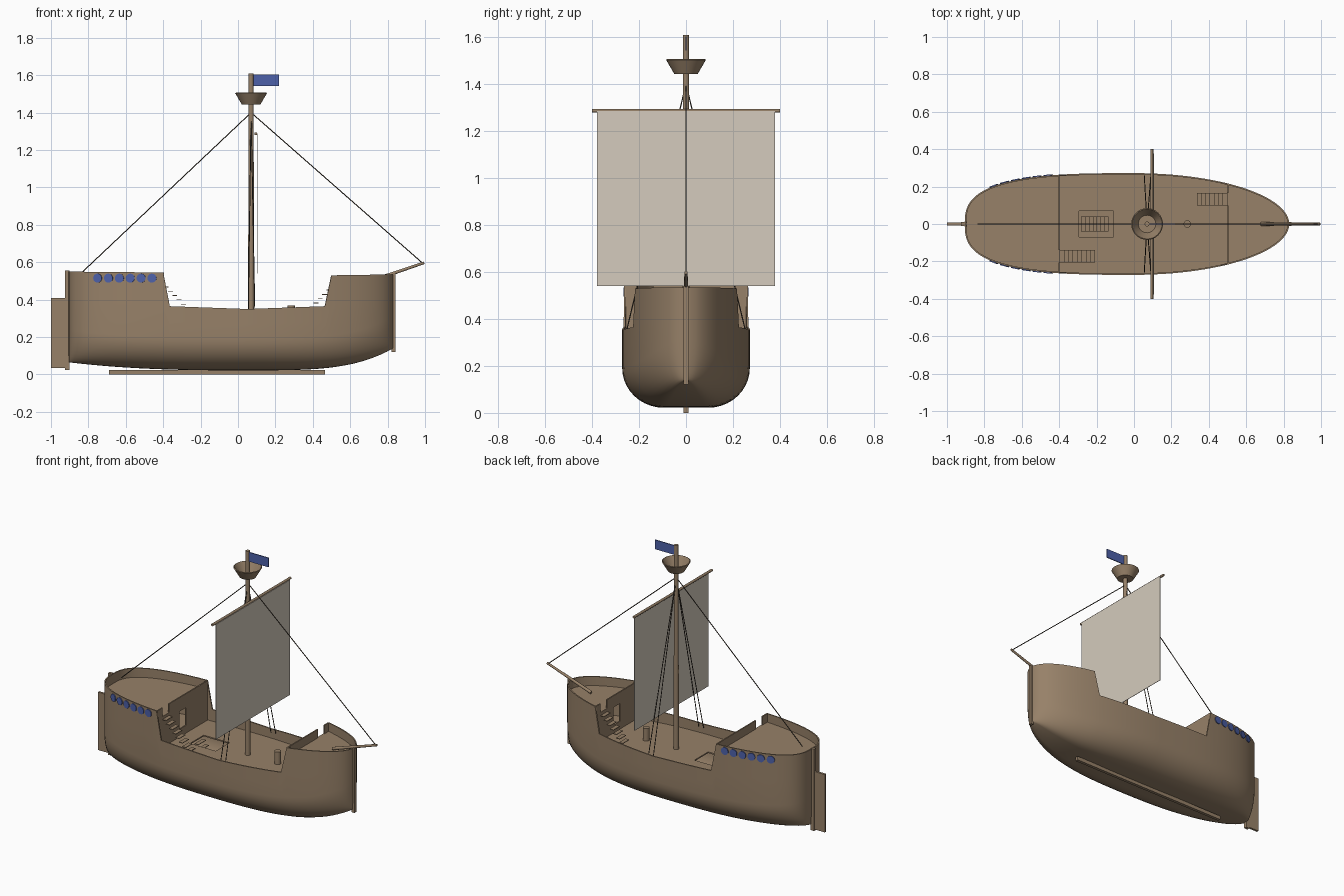
import bpy, bmesh, math
from mathutils import Vector

if "Cube" in bpy.data.objects:
    bpy.data.objects.remove(bpy.data.objects["Cube"])


def material(name, rgb):
    m = bpy.data.materials.new(name)
    m.use_nodes = True
    m.diffuse_color = (*rgb, 1)
    m.node_tree.nodes["Principled BSDF"].inputs["Base Color"].default_value = (*rgb, 1)
    return m


WOOD = material("wood brown", (0.31, 0.22, 0.14))
ROPE = material("rope dark brown", (0.07, 0.055, 0.04))
CANVAS = material("canvas beige", (0.66, 0.6, 0.51))
BLUE = material("banner blue", (0.075, 0.12, 0.4))


def add_object(name, bm, mat, smooth=False, thickness=0):
    mesh = bpy.data.meshes.new(name)
    bm.to_mesh(mesh)
    bm.free()
    mesh.materials.append(mat)
    ob = bpy.data.objects.new(name, mesh)
    bpy.context.collection.objects.link(ob)
    bpy.ops.object.select_all(action="DESELECT")
    ob.select_set(True)
    bpy.context.view_layer.objects.active = ob
    if thickness:
        mod = ob.modifiers.new("Thickness", "SOLIDIFY")
        mod.thickness = thickness
        bpy.ops.object.modifier_apply(modifier=mod.name)
    if smooth:
        bpy.ops.object.shade_smooth_by_angle(angle=math.radians(35))
    return ob


def box(name, xs, ys, zs, mat=WOOD):
    bm = bmesh.new()
    bmesh.ops.create_cube(bm, size=1)
    for v in bm.verts:
        v.co = [lo + (c + 0.5) * (hi - lo) for c, (lo, hi) in zip(v.co, (xs, ys, zs))]
    return add_object(name, bm, mat)


def rod(name, a, b, r1, r2=None, mat=WOOD, sides=16):
    a, b = Vector(a), Vector(b)
    bm = bmesh.new()
    bmesh.ops.create_cone(bm, cap_ends=True, segments=sides, radius1=r1,
                          radius2=r1 if r2 is None else r2, depth=(b - a).length)
    turn = (b - a).to_track_quat("Z", "Y")
    for v in bm.verts:
        v.co = turn @ v.co + (a + b) / 2
    return add_object(name, bm, mat, smooth=True)


# Hull lines: half width, bottom height and rail height along the length
STERN, BOW, BEAM = -0.905, 0.83, 0.272
RAIL = [(STERN, 0.55), (-0.4, 0.545), (-0.365, 0.365), (0.05, 0.35),
        (0.465, 0.365), (0.5, 0.53), (BOW, 0.535)]


def half_width(x):
    if x > 0:
        k = max(0, 1 - (x / BOW) ** 2) ** 0.5
    else:
        k = max(0, 1 - (x / STERN) ** 3) ** 0.35
    return max(0.012, BEAM * k)


def bottom(x):
    return 0.022 + (0.118 * (x / BOW) ** 4 if x > 0 else 0.043 * (x / STERN) ** 2.5)


def rail(x):
    for (x0, z0), (x1, z1) in zip(RAIL, RAIL[1:]):
        if x <= x1:
            return z0 + (z1 - z0) * (x - x0) / (x1 - x0)
    return RAIL[-1][1]


def stations(start, end, count=44):
    mid, half = (STERN + BOW) / 2, (BOW - STERN) / 2
    xs = [mid - half * math.cos(math.pi * i / count) for i in range(count + 1)]
    xs += [p[0] for p in RAIL[1:-1]]
    return [start] + sorted(x for x in xs if start + 0.001 < x < end - 0.001) + [end]


# Hull shell lofted from rounded sections
def section(x):
    w, b, t = half_width(x), bottom(x), rail(x)
    side = [(w, t), (w, (t + b + 0.17) / 2)]
    for i in range(11):
        a = math.pi / 2 * i / 10
        side.append((w * (0.35 + 0.65 * math.cos(a)), b + 0.17 * (1 - math.sin(a))))
    return [(x, -y, z) for y, z in side] + [(x, y, z) for y, z in reversed(side)]


bm = bmesh.new()
rings = [[bm.verts.new(p) for p in section(x)] for x in stations(STERN, BOW)]
for r, s in zip(rings, rings[1:]):
    for j in range(len(r) - 1):
        bm.faces.new((r[j], r[j + 1], s[j + 1], s[j]))
for ring, flip in ((rings[0], True), (rings[-1], False)):
    bm.faces.new(ring[::-1] if flip else ring)
add_object("hull", bm, WOOD, smooth=True, thickness=0.008)


# Decks that follow the hull outline, optionally with an opening in the middle
def deck(name, start, end, z, hole=0):
    bm = bmesh.new()
    xs = stations(start, end)
    for x0, x1 in zip(xs, xs[1:]):
        w0, w1 = (half_width(x) - 0.004 for x in (x0, x1))
        pieces = [(-1, -hole), (hole, 1)] if hole else [(-1, 1)]
        for lo, hi in pieces:
            ys = [(-w0 if lo == -1 else lo), (-w1 if lo == -1 else lo),
                  (w1 if hi == 1 else hi), (w0 if hi == 1 else hi)]
            bm.faces.new([bm.verts.new((x, y, z)) for x, y in zip((x0, x1, x1, x0), ys)])
    bmesh.ops.remove_doubles(bm, verts=bm.verts, dist=0.0001)
    add_object(name, bm, WOOD, thickness=0.008)


DECK, POOP, FORE = 0.29, 0.49, 0.475
deck("main_deck_aft", STERN + 0.01, -0.295, DECK)
deck("main_deck_hatch", -0.295, -0.11, DECK, hole=0.07)
deck("main_deck_forward", -0.11, BOW - 0.01, DECK)
deck("poop_deck", STERN + 0.01, -0.4, POOP)
deck("forecastle_deck", 0.5, BOW - 0.01, FORE)


# Bulkheads with a doorway and a gap in the rail at the stairs
def bulkhead(name, x, floor, top, gap):
    w = half_width(x) - 0.004
    xs = (x - 0.004, x + 0.004)
    door, sill, lintel = 0.035, DECK + 0.05, 0.455
    box(name + "_wall_right", xs, (-w, -door), (DECK, floor))
    box(name + "_wall_left", xs, (door, w), (DECK, floor))
    box(name + "_sill", xs, (-door, door), (DECK, sill))
    box(name + "_lintel", xs, (-door, door), (lintel, floor))
    box(name + "_rail_right", xs, (-w, gap[0]), (floor, top))
    box(name + "_rail_left", xs, (gap[1], w), (floor, top))


bulkhead("poop", -0.4, POOP, 0.545, (-0.205, -0.14))
bulkhead("forecastle", 0.5, FORE, 0.53, (0.1, 0.165))


# Open stairs made of thin treads
def stairs(name, x, z, step, drop, ys, count):
    for i in range(count):
        cx, cz = x + step * i, z - drop * i
        box(f"{name}_tread_{i + 1}", (cx - 0.013, cx + 0.013), ys, (cz - 0.004, cz))


stairs("poop_stairs", -0.385, 0.47, 0.0235, 0.023, (-0.205, -0.14), 8)
stairs("forecastle_stairs", 0.485, 0.453, -0.0225, 0.023, (0.1, 0.165), 7)
stairs("hatch_stairs", -0.27, DECK - 0.01, 0.02, 0.028, (-0.04, 0.04), 7)

# Keel, posts and rudder
box("keel", (-0.69, 0.465), (-0.01, 0.01), (0, 0.025))
box("stern_post", (-0.925, -0.9), (-0.01, 0.01), (0.025, 0.555))
box("stem_post", (0.822, 0.842), (-0.01, 0.01), (0.12, 0.54))
box("rudder", (-1, -0.92), (-0.007, 0.007), (0.035, 0.41))

# Mast, yard, bowsprit and deck barrel
MAST = 0.07
rod("mast", (MAST, 0, 0.04), (MAST, 0, 1.61), 0.017, 0.013)
rod("yard", (0.095, -0.4, 1.287), (0.095, 0.4, 1.287), 0.008)
rod("bowsprit", (0.68, 0, 0.49), (0.995, 0, 0.597), 0.01, 0.007)
rod("barrel", (0.285, 0, DECK), (0.285, 0, 0.37), 0.02)

# Lookout basket
bm = bmesh.new()
bmesh.ops.create_cone(bm, cap_ends=True, segments=32, radius1=0.05, radius2=0.085, depth=0.06)
bmesh.ops.delete(bm, geom=[f for f in bm.faces if f.normal.z > 0.9], context="FACES_ONLY")
bmesh.ops.translate(bm, verts=bm.verts, vec=(MAST, 0, 1.474))
add_object("lookout_basket", bm, WOOD, smooth=True, thickness=0.006)

# Sail and flag
box("sail", (0.104, 0.107), (-0.378, 0.378), (0.54, 1.285), CANVAS)
box("flag", (MAST + 0.01, 0.22), (-0.003, 0.003), (1.543, 1.603), BLUE)

# Rigging
head = (MAST, 0, 1.4)
rod("fore_stay", head, (0.985, 0, 0.597), 0.0028, mat=ROPE, sides=8)
rod("back_stay", head, (-0.835, 0, 0.545), 0.0028, mat=ROPE, sides=8)
for side, label in ((-1, "right"), (1, "left")):
    for i, x in enumerate((0.055, 0.09)):
        rod(f"shroud_{label}_{i + 1}", head, (x, side * 0.258, 0.33), 0.0025, mat=ROPE, sides=8)

# Round shields along the poop sides
for side, label in ((-1, "right"), (1, "left")):
    for i in range(6):
        x = -0.75 + 0.058 * i
        slope = (half_width(x + 0.01) - half_width(x - 0.01)) / 0.02
        out = Vector((-slope, side, 0)).normalized()
        p = Vector((x, side * half_width(x), 0.515))
        rod(f"shield_{label}_{i + 1}", p - out * 0.003, p + out * 0.005, 0.024, mat=BLUE, sides=24)
